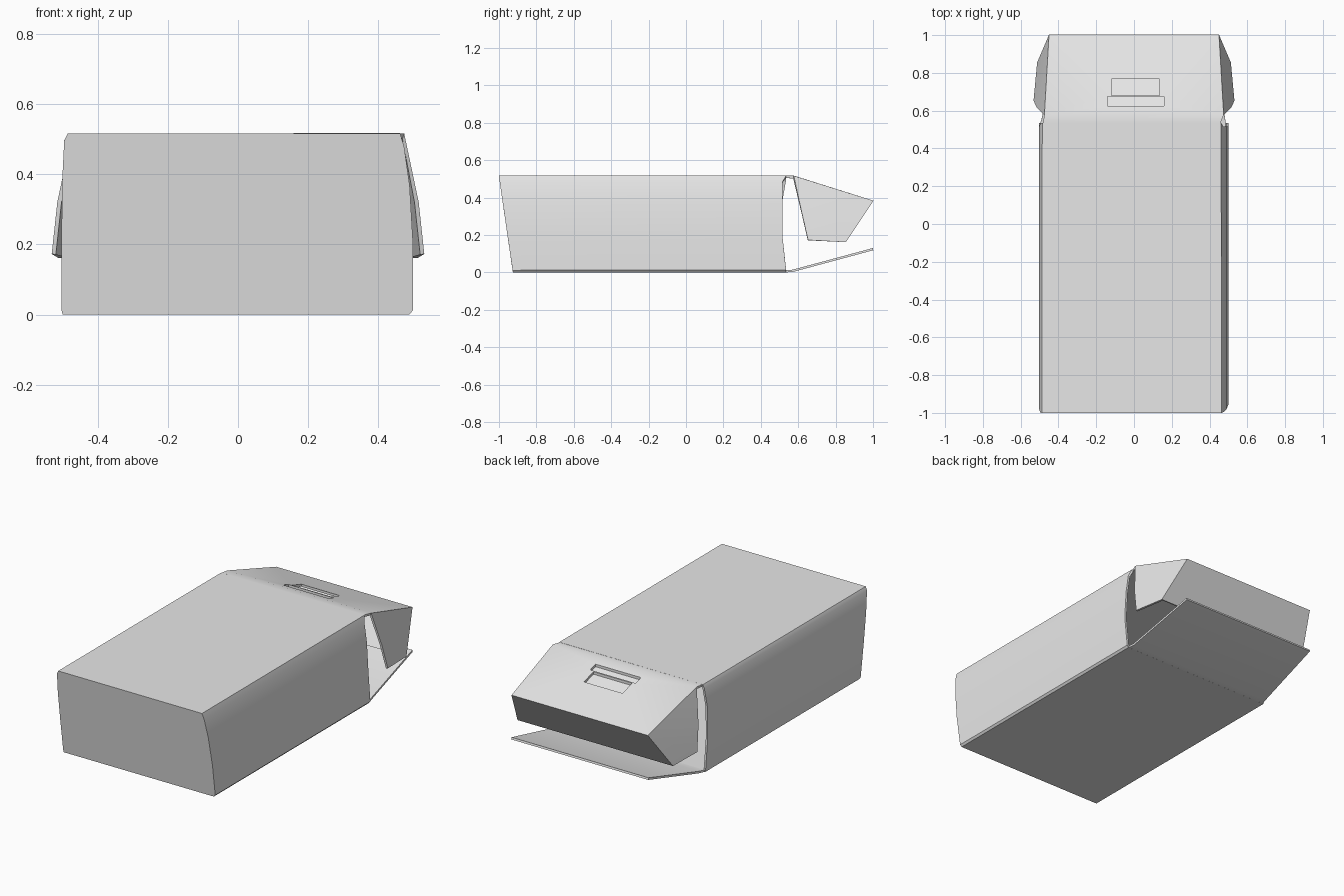
import bpy, bmesh

if "Cube" in bpy.data.objects:
    bpy.data.objects.remove(bpy.data.objects["Cube"])

T = 0.012  # card thickness

card = bpy.data.materials.new("light grey card")
card.diffuse_color = (0.8, 0.8, 0.8, 1)
card.use_nodes = True
card.node_tree.nodes["Principled BSDF"].inputs["Base Color"].default_value = card.diffuse_color


def sheet(name, verts, faces, cutters=(), thick=T):
    """Thin card sheet: faces, solidify, optional cut-outs, then smooth by angle."""
    bm = bmesh.new()
    vs = [bm.verts.new(v) for v in verts]
    for f in faces:
        bm.faces.new([vs[i] for i in f])
    bmesh.ops.recalc_face_normals(bm, faces=bm.faces[:])
    me = bpy.data.meshes.new(name)
    bm.to_mesh(me)
    bm.free()
    ob = bpy.data.objects.new(name, me)
    bpy.context.collection.objects.link(ob)
    if thick:
        m = ob.modifiers.new("card", 'SOLIDIFY')
        m.thickness, m.offset, m.use_even_offset = thick, 0, True
    for c in cutters:
        m = ob.modifiers.new("cut", 'BOOLEAN')
        m.operation, m.solver, m.object = 'DIFFERENCE', 'EXACT', c
    # bake the modifiers and fix normals
    bpy.context.view_layer.update()
    dg = bpy.context.evaluated_depsgraph_get()
    new = bpy.data.meshes.new_from_object(ob.evaluated_get(dg))
    ob.modifiers.clear()
    ob.data = new
    bm = bmesh.new()
    bm.from_mesh(new)
    bmesh.ops.recalc_face_normals(bm, faces=bm.faces[:])
    bm.to_mesh(new)
    bm.free()
    new.materials.clear()
    new.materials.append(card)
    bpy.ops.object.select_all(action='DESELECT')
    ob.select_set(True)
    bpy.context.view_layer.objects.active = ob
    bpy.ops.object.shade_smooth_by_angle(angle=0.5)
    return ob


def block(name, x0, x1, y0, y1, z0, z1):
    """Hidden cutter box."""
    bpy.ops.mesh.primitive_cube_add(size=1, location=((x0 + x1) / 2, (y0 + y1) / 2, (z0 + z1) / 2))
    ob = bpy.context.object
    ob.name = name
    ob.scale = (x1 - x0, y1 - y0, z1 - z0)
    ob.hide_render = True
    return ob


# Box body: cross-section run from the slanted front wall to the open back
prof = [(-.496, .006), (.486, .006), (.493, .014), (.494, .2), (.484, .37), (.468, .48),
        (.458, .511), (-.482, .511), (-.49, .495), (-.496, .38), (-.498, .2), (-.498, .014)]
n = len(prof)
body_v = [(x, -.92 - .074 * z / .511, z) for x, z in prof]
body_v += [(x, .535 if z > .49 or z < .02 else .515, z) for x, z in prof]
body_f = [(i, (i + 1) % n, n + (i + 1) % n, n + i) for i in range(n)] + [tuple(range(n))]
sheet("box_body", body_v, body_f)

# Bottom closing flap, bent upwards and tapered
sheet("bottom_flap",
      [(-.496, .535, .006), (.486, .535, .006), (.48, .57, .008), (-.485, .57, .008),
       (.452, 1, .124), (-.452, 1, .124)],
      [(0, 1, 2, 3), (3, 2, 4, 5)])

# Lid: sloping panel, two spread side wings and the tucked end wall
slot = block("slot_cutter", -.12, .135, .68, .768, .3, .6)
tab = block("tab_cutter", -.14, .16, .625, .674, .3, .6)
lid_v = [(-.482, .535, .511), (.458, .535, .511)]
for s in (-1, 1):
    lid_v += [(s * .472, .575, .509), (s * .445, .994, .38), (s * .505, .85, .163),
              (s * .526, .652, .172), (s * .51, .618, .32)]
sheet("lid", lid_v,
      [(0, 1, 7, 2), (2, 7, 8, 3),
       (2, 3, 6), (3, 4, 5, 6), (7, 8, 11), (8, 9, 10, 11),
       (3, 8, 9, 4)],
      cutters=(slot, tab))


# Recessed panels under the handle slot
def lid_z(y):
    return .509 - (y - .575) * .308


def recess(name, x0, x1, y0, y1, drop0, drop1):
    z0, z1 = lid_z(y0) - drop0, lid_z(y1) - drop1
    sheet(name, [(x0, y0, z0), (x1, y0, z0), (x1, y1, z1), (x0, y1, z1)], [(0, 1, 2, 3)], thick=.006)


recess("slot_panel", -.13, .145, .672, .776, .012, .02)
recess("slot_tab", -.15, .17, .615, .684, .010, .014)

# cutters are no longer needed
for c in (slot, tab):
    bpy.data.objects.remove(c)
